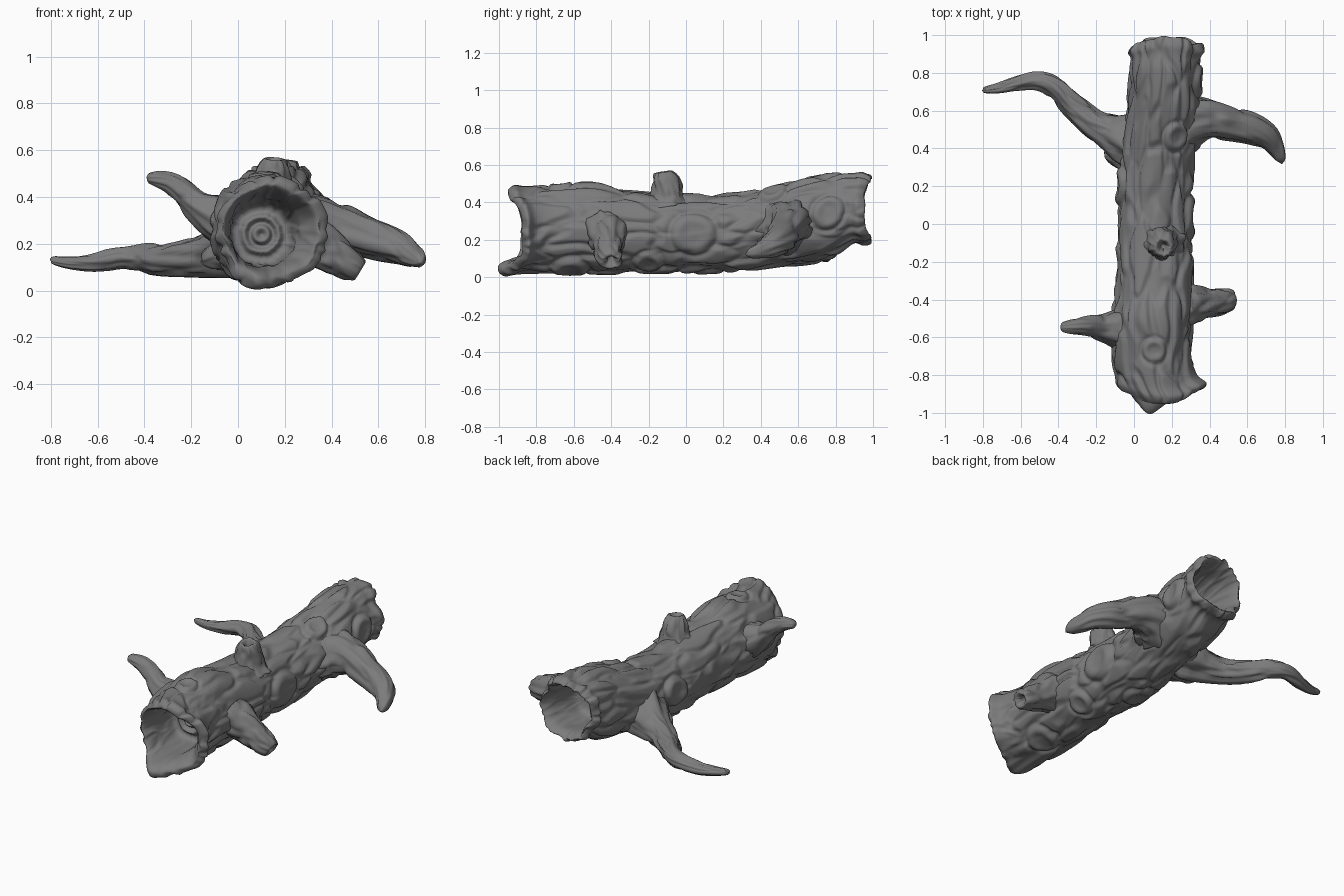
import bpy, bmesh
from math import sin, cos, tau, radians, exp, pi
from mathutils import Vector, noise

WOOD = bpy.data.materials.new("dark_wood")
WOOD.diffuse_color = (0.2, 0.2, 0.2, 1)


def smoothstep(a, b, x):
    t = min(1, max(0, (x - a) / (b - a)))
    return t * t * (3 - 2 * t)


def spline(stations, step):
    """Smooth curve through stations (x, y, z, radius_u, radius_v)."""
    P = [Vector(s if len(s) == 5 else (*s, s[3])) for s in stations]
    P = [P[0]] + P + [P[-1]]
    out = []
    for a, b, c, d in zip(P, P[1:], P[2:], P[3:]):
        n = max(3, int((c - b).length / step))
        for i in range(n):
            t = i / n
            out.append(0.5 * (2 * b + (c - a) * t + (2 * a - 5 * b + 4 * c - d) * t * t
                              + (3 * b - a - 3 * c + d) * t ** 3))
    return out + [P[-1]]


def bark(th, s, k, m, seed):
    """Long plates with grooves between them, roughly -1..1."""
    p = Vector((cos(th) * k, sin(th) * k, s * m + seed))
    p += 0.35 * noise.noise_vector(p * 1.3)
    d = noise.voronoi(p)[0]
    return smoothstep(0, 0.4, d[1] - d[0]) * 1.2 - 0.8 + 0.8 * noise.noise(p * 0.7)


def loft(name, stations, segs=40, step=0.012, axis=None, ref=(0, 0, 1),
         k=1.3, m=5, amp=0.1, seed=0, shape=None):
    """Skin rings along a path; shape() may return (radial, axial) offsets."""
    pts = spline(stations, step)
    bm = bmesh.new()
    rings, s = [], 0
    for i, p in enumerate(pts):
        c = Vector(p[:3])
        a, b = pts[max(i - 1, 0)], pts[min(i + 1, len(pts) - 1)]
        t = Vector(axis) if axis else Vector(b[:3]) - Vector(a[:3])
        t.normalize()
        u = t.cross(Vector(ref)).normalized()
        v = u.cross(t)
        s += (c - Vector(a[:3])).length
        ring = []
        for j in range(segs):
            th = tau * j / segs
            if shape:
                dr, da = shape(th, c, i / len(pts), p[3])
            else:
                dr, da = bark(th, s, k, m, seed) * amp * p[3], 0
            ring.append(bm.verts.new(c + u * cos(th) * (max(p[3], 0.003) + dr)
                                     + v * sin(th) * (max(p[4], 0.003) + dr) + t * da))
        rings.append(ring)
    for r0, r1 in zip(rings, rings[1:]):
        for j in range(segs):
            q = (j + 1) % segs
            bm.faces.new((r0[j], r0[q], r1[q], r1[j]))
    bm.faces.new(rings[0])
    bm.faces.new(rings[-1])
    bmesh.ops.recalc_face_normals(bm, faces=bm.faces[:])
    me = bpy.data.meshes.new(name)
    bm.to_mesh(me)
    bm.free()
    me.shade_smooth()
    me.materials.append(WOOD)
    ob = bpy.data.objects.new(name, me)
    bpy.context.collection.objects.link(ob)
    return ob


# knots on the trunk: y, angle in degrees, radius
KNOTS = [(0.04, 0, 0.11), (0.46, 62, 0.07), (-0.67, 88, 0.06), (0.20, 175, 0.09),
         (-0.62, 290, 0.09), (0.12, 255, 0.09), (-0.2, 310, 0.07), (0.76, 5, 0.08)]


def angle_gap(th, deg):
    return (th - radians(deg) + pi) % tau - pi


def trunk_shape(th, c, f, r):
    y = c.y
    # torn rims: a narrow lip juts out at the bottom front, sides are notched
    wf, wb = smoothstep(-0.70, -0.92, y), smoothstep(0.82, 0.95, y)
    rag = noise.noise(Vector((cos(th) * 1.8, sin(th) * 1.8, 9 if y < 0 else 4)))
    lip = exp(-(angle_gap(th, 252) / 0.4) ** 2)
    low = max(0, -sin(th))
    da = wf * (0.05 * cos(2 * th) + 0.03 * sin(th) + 0.09 * low - 0.085 * lip + 0.015 * rag)
    da += wb * (-0.025 * cos(2 * th) + 0.025 * rag + 0.008)
    dr = 0.02 * rag * max(wf, wb)
    b = 0.015 * bark(th, y, 2.0, 3.4, 3)
    if f < FRONT_RIM or f > BACK_RIM:
        return dr + b * 0.35 * smoothstep(0.02, 0.15, r), da
    dr += 0.015 * wf * lip
    for ky, ka, kr in KNOTS:
        d = ((y - ky) ** 2 + (angle_gap(th, ka) * 0.21) ** 2) ** 0.5 / kr
        if d < 2:
            b *= smoothstep(0.7, 1.5, d) * 0.8 + 0.2
            b += 0.012 * exp(-((d - 0.75) / 0.3) ** 2) - 0.012 * exp(-((d - 1.2) / 0.15) ** 2)
    return dr + b, da


# trunk: front hollow with growth rings, outer bark, back hollow
front_hollow = [(0.10, -0.62, 0.24, 0.004, 0.004), (0.10, -0.64, 0.24, 0.03, 0.03),
                (0.10, -0.61, 0.24, 0.05, 0.05), (0.10, -0.635, 0.24, 0.075, 0.075),
                (0.10, -0.61, 0.24, 0.10, 0.10), (0.10, -0.63, 0.24, 0.13, 0.13),
                (0.11, -0.72, 0.245, 0.143, 0.143), (0.115, -0.82, 0.25, 0.155, 0.155),
                (0.13, -0.90, 0.25, 0.178, 0.175), (0.14, -0.935, 0.245, 0.205, 0.205)]
outside = [(0.148, -0.90, 0.243, 0.24, 0.235), (0.12, -0.84, 0.248, 0.215, 0.225),
           (0.10, -0.70, 0.253, 0.213, 0.235), (0.10, -0.50, 0.263, 0.213, 0.245),
           (0.105, -0.30, 0.245, 0.208, 0.225), (0.11, 0.0, 0.232, 0.202, 0.207),
           (0.12, 0.30, 0.247, 0.197, 0.207), (0.14, 0.50, 0.278, 0.197, 0.218),
           (0.155, 0.65, 0.31, 0.192, 0.23), (0.165, 0.80, 0.335, 0.19, 0.22),
           (0.165, 0.88, 0.36, 0.185, 0.195), (0.165, 0.925, 0.36, 0.203, 0.20)]
back_hollow = [(0.17, 0.965, 0.36, 0.178, 0.178), (0.17, 0.92, 0.365, 0.15, 0.15),
               (0.17, 0.82, 0.355, 0.13, 0.135), (0.165, 0.72, 0.34, 0.11, 0.115),
               (0.16, 0.69, 0.335, 0.06, 0.06), (0.16, 0.69, 0.335, 0.004, 0.004)]
trunk = front_hollow + outside + back_hollow
total = len(spline(trunk, 0.01))
FRONT_RIM = len(spline(front_hollow, 0.01)) / total
BACK_RIM = 1 - len(spline(back_hollow, 0.01)) / total
loft("hollow_trunk", trunk, segs=144, step=0.01, axis=(0, 1, 0), shape=trunk_shape)

# long crooked branch, left rear
loft("left_rear_branch", [(0.02, 0.43, 0.21, 0.15), (-0.06, 0.465, 0.18, 0.125),
                          (-0.13, 0.495, 0.155, 0.095), (-0.22, 0.54, 0.14, 0.075),
                          (-0.32, 0.625, 0.135, 0.065), (-0.42, 0.725, 0.14, 0.058),
                          (-0.51, 0.76, 0.14, 0.05), (-0.62, 0.745, 0.12, 0.037),
                          (-0.72, 0.72, 0.12, 0.026), (-0.79, 0.71, 0.13, 0.016),
                          (-0.80, 0.71, 0.13, 0.004)], m=3, amp=0.17, seed=11)

# thick drooping branch, right rear
loft("right_rear_branch", [(0.24, 0.52, 0.27, 0.16), (0.33, 0.55, 0.28, 0.135),
                           (0.42, 0.55, 0.27, 0.108), (0.52, 0.53, 0.24, 0.092),
                           (0.62, 0.505, 0.21, 0.083), (0.70, 0.465, 0.18, 0.068),
                           (0.745, 0.41, 0.15, 0.052), (0.775, 0.35, 0.13, 0.032),
                           (0.782, 0.32, 0.12, 0.005)], m=3, amp=0.14, seed=23)

# short upturned branch, left front
loft("left_front_branch", [(-0.03, -0.56, 0.29, 0.13), (-0.10, -0.555, 0.32, 0.10),
                           (-0.17, -0.55, 0.36, 0.07), (-0.23, -0.54, 0.42, 0.055),
                           (-0.29, -0.54, 0.46, 0.045), (-0.34, -0.545, 0.475, 0.036),
                           (-0.38, -0.545, 0.48, 0.024), (-0.39, -0.545, 0.48, 0.004)],
     m=5, amp=0.12, seed=31)

# broken stubs with hollow ends
loft("right_front_stub", [(0.24, -0.42, 0.25, 0.13), (0.31, -0.42, 0.21, 0.105),
                          (0.37, -0.42, 0.18, 0.087), (0.44, -0.415, 0.135, 0.075),
                          (0.495, -0.405, 0.10, 0.064), (0.522, -0.40, 0.083, 0.046),
                          (0.50, -0.40, 0.095, 0.022), (0.46, -0.405, 0.12, 0.012)],
     axis=(0.85, 0.02, -0.52), amp=0.15, seed=43)
loft("top_stub", [(0.14, -0.10, 0.385, 0.13), (0.145, -0.10, 0.43, 0.098),
                  (0.15, -0.105, 0.48, 0.08), (0.155, -0.115, 0.53, 0.068),
                  (0.155, -0.125, 0.563, 0.045), (0.155, -0.12, 0.545, 0.025),
                  (0.155, -0.115, 0.50, 0.012)],
     axis=(0.06, -0.15, 1), ref=(0, 1, 0), amp=0.15, seed=57)

# small root nub beneath the left rear branch
loft("root_nub", [(0.02, 0.34, 0.19, 0.11), (-0.06, 0.36, 0.16, 0.08),
                  (-0.12, 0.37, 0.14, 0.05), (-0.15, 0.375, 0.13, 0.025),
                  (-0.155, 0.375, 0.13, 0.004)], amp=0.12, seed=63)
